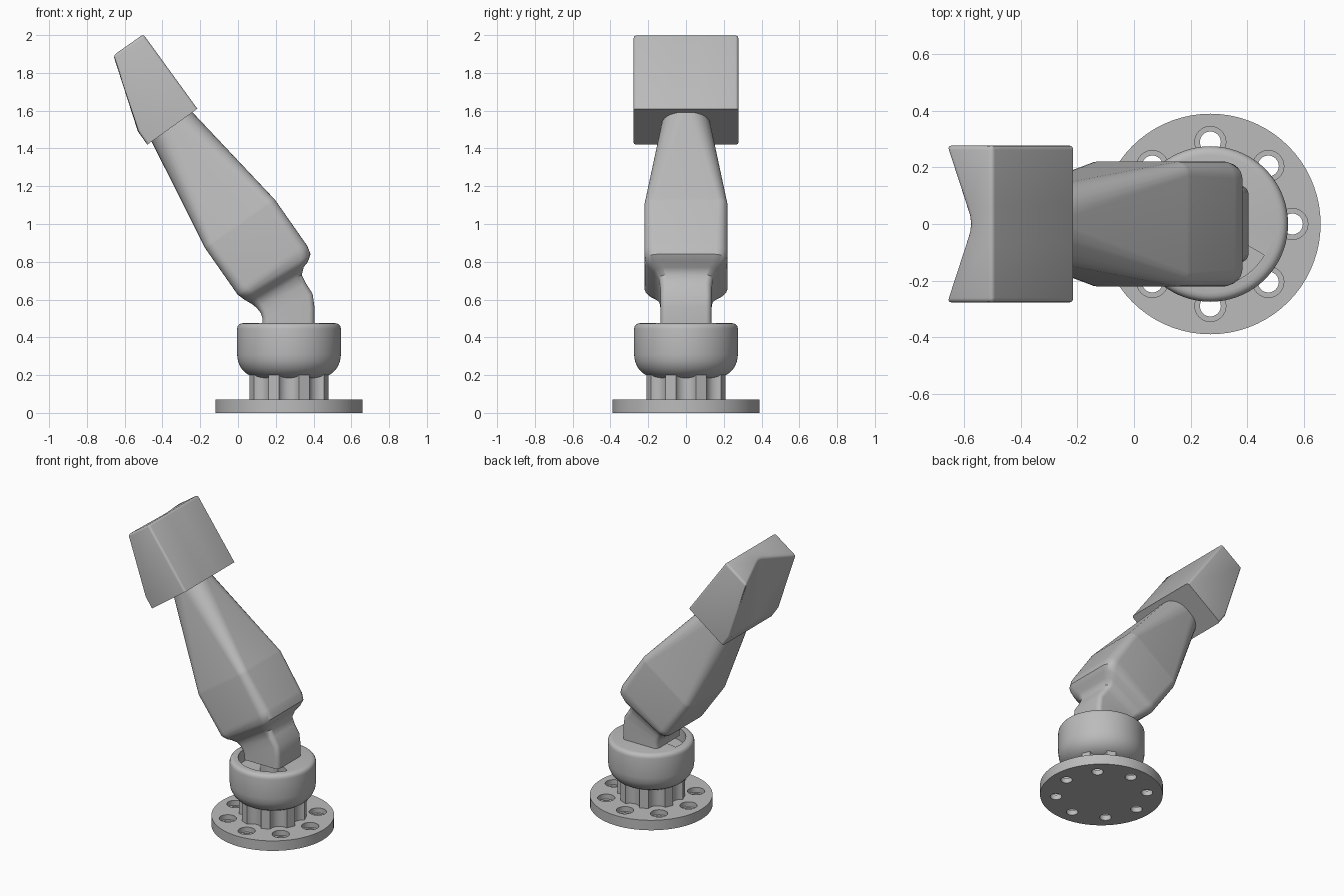
import bpy, bmesh
from math import sin, cos, pi, radians, acos
from mathutils import Vector

if "Cube" in bpy.data.objects:
    bpy.data.objects.remove(bpy.data.objects["Cube"])

BASE_X = 0.27

grey = bpy.data.materials.new("plain grey")
grey.use_nodes = True
grey.diffuse_color = (0.5, 0.5, 0.5, 1)
grey.node_tree.nodes["Principled BSDF"].inputs["Base Color"].default_value = (0.5, 0.5, 0.5, 1)


def finish(name, bm, angle=30):
    bmesh.ops.recalc_face_normals(bm, faces=bm.faces)
    mesh = bpy.data.meshes.new(name)
    bm.to_mesh(mesh)
    bm.free()
    mesh.materials.append(grey)
    ob = bpy.data.objects.new(name, mesh)
    bpy.context.collection.objects.link(ob)
    smooth(ob, angle)
    return ob


def smooth(ob, angle=30):
    bpy.ops.object.select_all(action="DESELECT")
    ob.select_set(True)
    bpy.context.view_layer.objects.active = ob
    bpy.ops.object.shade_smooth_by_angle(angle=radians(angle))


def loft(bm, rings):
    """Skin closed rings of points and cap both ends."""
    rows = [[bm.verts.new(p) for p in ring] for ring in rings]
    n = len(rows[0])
    for a, b in zip(rows, rows[1:]):
        for i in range(n):
            j = (i + 1) % n
            bm.faces.new((a[i], a[j], b[j], b[i]))
    bm.faces.new(rows[0][::-1])
    bm.faces.new(rows[-1])


def circle(r, z, x=0.0, y=0.0, n=72):
    return [(x + r * cos(2 * pi * i / n), y + r * sin(2 * pi * i / n), z) for i in range(n)]


def lathe(name, profile):
    bm = bmesh.new()
    loft(bm, [circle(r, z, BASE_X) for r, z in profile])
    return finish(name, bm)


def prism(bm, outline, z0, z1):
    loft(bm, [[(x, y, z) for x, y in outline] for z in (z0, z1)])


def cut(ob, cutter):
    cutter.hide_render = True
    mod = ob.modifiers.new("cut", "BOOLEAN")
    mod.operation = "DIFFERENCE"
    mod.solver = "EXACT"
    mod.object = cutter
    bpy.context.view_layer.objects.active = ob
    bpy.ops.object.modifier_apply(modifier=mod.name)
    bpy.data.objects.remove(cutter)
    smooth(ob)


# Mounting flange with eight counterbored screw holes
flange = lathe("mounting_flange", [(0.39, 0), (0.39, 0.07)])
for radius, bottom in ((0.055, 0.035), (0.037, -0.05)):
    bm = bmesh.new()
    for k in range(8):
        x, y = BASE_X + 0.29 * cos(k * pi / 4), 0.29 * sin(k * pi / 4)
        loft(bm, [circle(radius, z, x, y, 32) for z in (bottom, 0.1)])
    cut(flange, finish("hole_cutter", bm))

# Fluted column: a concave arc facing each screw, flat ribs between
R, C, F = 0.215, 0.235, 0.06
start = acos((R * R - C * C - F * F) / (2 * C * F))
outline = []
for k in range(8):
    turn = k * pi / 4
    for i in range(13):
        phi = 2 * pi - start - (2 * pi - 2 * start) * i / 12
        px, py = C + F * cos(phi), F * sin(phi)
        outline.append((BASE_X + px * cos(turn) - py * sin(turn),
                        px * sin(turn) + py * cos(turn)))
bm = bmesh.new()
prism(bm, outline, 0.065, 0.23)
finish("fluted_column", bm)

# Bowl-shaped swivel collar with a curved pocket round the pivot
collar = lathe("swivel_collar", [
    (0.12, 0.18), (0.17, 0.183), (0.2, 0.193), (0.23, 0.211), (0.255, 0.239),
    (0.27, 0.272), (0.275, 0.31), (0.275, 0.445), (0.272, 0.458), (0.265, 0.468),
    (0.255, 0.473), (0.243, 0.475)])
sweep = [radians(-30 - 160 * i / 32) for i in range(33)]
pocket = [(BASE_X + 0.22 * cos(t), 0.22 * sin(t)) for t in sweep]
pocket += [(BASE_X + 0.08 * cos(t), 0.08 * sin(t)) for t in reversed(sweep)]
bm = bmesh.new()
prism(bm, pocket, 0.39, 0.55)
cut(collar, finish("pocket_cutter", bm))


# Neck and arm: rounded rectangles lofted along a bending path
def rounded_section(left, right, half_y, r, n=6):
    a, b = Vector((left[0], 0, left[1])), Vector((right[0], 0, right[1]))
    mid, u, half_u = (a + b) / 2, (b - a).normalized(), (b - a).length / 2
    ring = []
    for q, (su, sy) in enumerate(((1, 1), (-1, 1), (-1, -1), (1, -1))):
        for i in range(n + 1):
            t = (q + i / n) * pi / 2
            p = mid + u * (su * (half_u - r) + r * cos(t))
            ring.append((p.x, sy * (half_y - r) + r * sin(t), p.z))
    return ring


TILT = radians(35)


def arm_point(across, along):
    return (0.2 + across * cos(TILT) - along * sin(TILT),
            0.73 + across * sin(TILT) + along * cos(TILT))


sections = [
    ((0.13, 0.475), (0.405, 0.475), 0.135, 0.03),
    ((0.13, 0.50), (0.405, 0.56), 0.135, 0.03),
    ((0.12, 0.53), (0.395, 0.63), 0.135, 0.03),
    ((0.10, 0.555), (0.36, 0.685), 0.137, 0.035),
    ((0.075, 0.575), (0.338, 0.73), 0.145, 0.04),
    ((0.05, 0.59), (0.347, 0.77), 0.17, 0.05),
    ((0.03, 0.602), (0.37, 0.80), 0.2, 0.06),
    ((0.013, 0.615), (0.384, 0.84), 0.215, 0.06)]
for along, half, r in ((0.03, 0.225, 0.06), (0.05, 0.225, 0.06), (0.325, 0.225, 0.05),
                       (0.335, 0.224, 0.05), (0.345, 0.2225, 0.052), (1.0, 0.127, 0.115)):
    sections.append((arm_point(-half, along), arm_point(half, along), half - 0.004, r))
bm = bmesh.new()
loft(bm, [rounded_section(*s) for s in sections])
finish("neck_and_arm", bm, 40)

# Head block with a shallow valley down its outer face
bm = bmesh.new()
rings = []
for y, depth in ((-0.277, 0), (-0.07, 0.085), (-0.03, 0.101), (0, 0.106),
                 (0.03, 0.101), (0.07, 0.085), (0.277, 0)):
    dx, dz = depth * cos(TILT), depth * sin(TILT)
    rings.append([(-0.501, y, 2.004), (-0.215, y, 1.61), (-0.48, y, 1.42),
                  (-0.53, y, 1.49), (-0.664 + dx, y, 1.89 + dz)])
loft(bm, rings)
bmesh.ops.recalc_face_normals(bm, faces=bm.faces)
under = Vector((sin(TILT), 0, -cos(TILT)))
edges = [e for e in bm.edges if e.calc_face_angle(0) > radians(26)
         and all(f.normal.dot(under) < 0.95 for f in e.link_faces)]
bmesh.ops.bevel(bm, geom=edges, offset=0.015, segments=3, profile=0.5, affect="EDGES")
finish("head_block", bm, 35)
